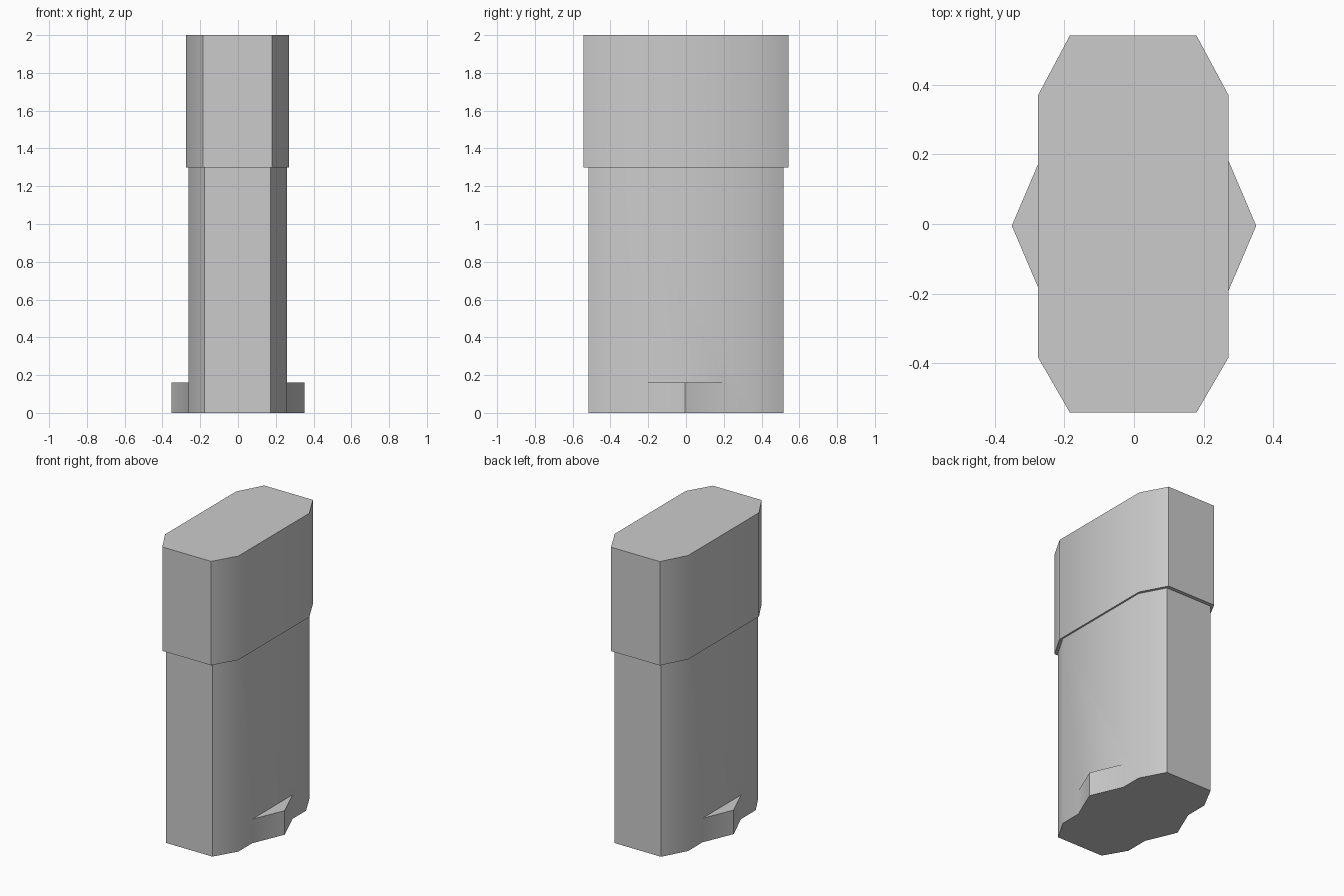
import bpy, bmesh

if "Cube" in bpy.data.objects:
    bpy.data.objects.remove(bpy.data.objects["Cube"])

def loft(name, sections):
    """Closed solid through a stack of (outline, z) sections."""
    bm = bmesh.new()
    rings = [[bm.verts.new((x, y, z)) for x, y in pts] for pts, z in sections]
    for a, b in zip(rings, rings[1:]):
        for i in range(len(a)):
            j = (i + 1) % len(a)
            bm.faces.new((a[i], a[j], b[j], b[i]))
    bm.faces.new(rings[0][::-1])
    bm.faces.new(rings[-1])
    bmesh.ops.recalc_face_normals(bm, faces=bm.faces)
    mesh = bpy.data.meshes.new(name)
    bm.to_mesh(mesh)
    bm.free()
    obj = bpy.data.objects.new(name, mesh)
    bpy.context.collection.objects.link(obj)
    return obj

# Octagonal outline of the cap; the body is the same outline slightly reduced
cap = [(-0.184, -0.542), (0.179, -0.542), (0.271, -0.384), (0.271, 0.371),
       (0.179, 0.542), (-0.184, 0.542), (-0.275, 0.371), (-0.275, -0.384)]
body = [(x * 0.957, y * 0.954) for x, y in cap]
stick = loft("stick_body", [(body, 0), (body, 1.3), (cap, 1.3), (cap, 2.0)])

# Pointed side lugs at the base: one hexagonal bar running through the body
lug = [(0.351, -0.005), (0.22, 0.302), (-0.22, 0.302),
       (-0.351, -0.005), (-0.22, -0.312), (0.22, -0.312)]
lugs = loft("side_lugs", [(lug, 0), (lug, 0.162)])
lugs.hide_render = True
lugs.hide_viewport = False

# Fuse the lugs into the body
mod = stick.modifiers.new("join_lugs", 'BOOLEAN')
mod.operation = 'UNION'
mod.solver = 'EXACT'
mod.object = lugs
bpy.context.view_layer.objects.active = stick
stick.select_set(True)
bpy.ops.object.modifier_apply(modifier=mod.name)
bpy.data.objects.remove(lugs)

# Soft chamfer-to-side transition, crisp elsewhere
bpy.ops.object.shade_smooth_by_angle(angle=0.5585)
